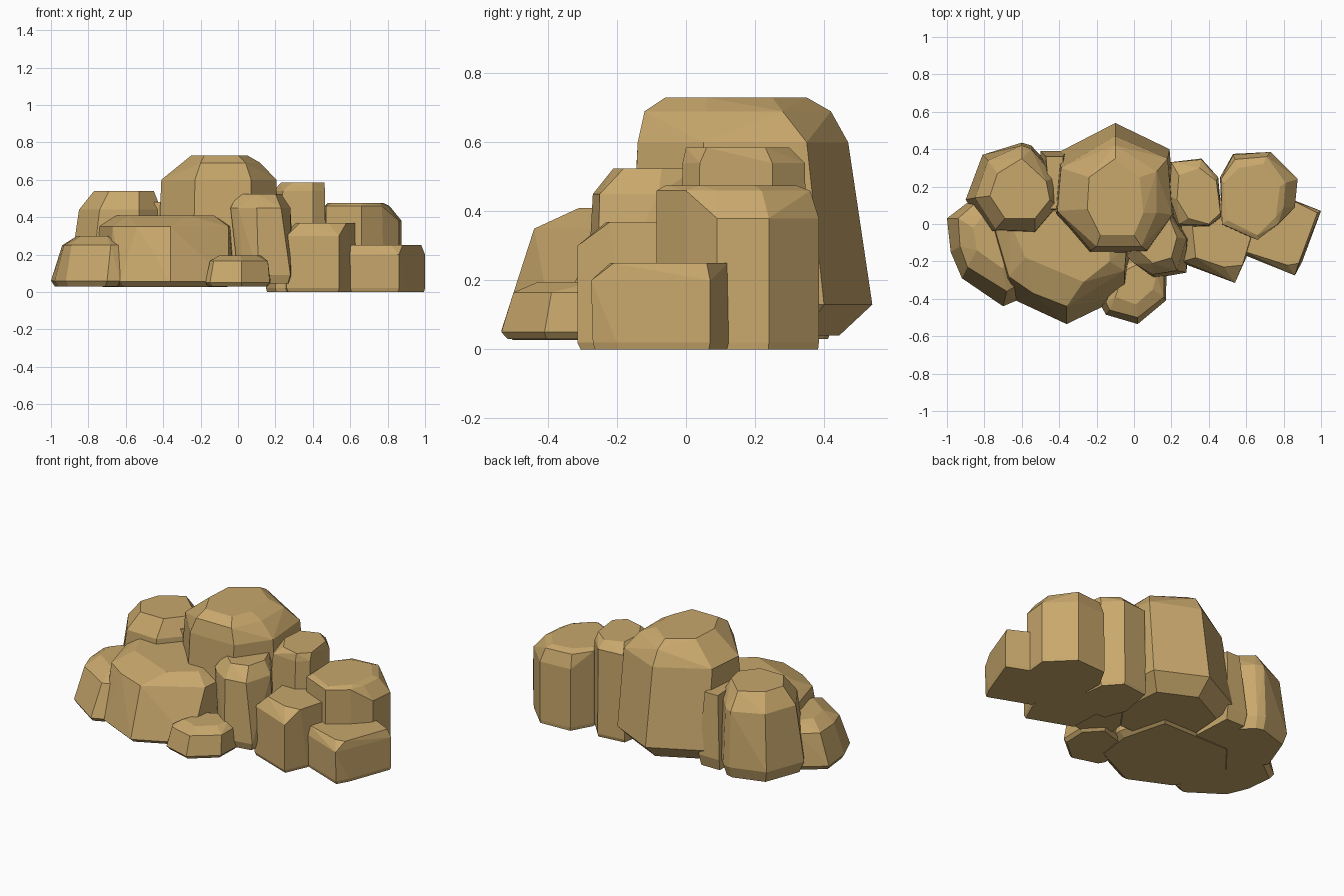
import bpy, bmesh, math

mat = bpy.data.materials.new("sandstone")
mat.diffuse_color = (0.58, 0.39, 0.15, 1)


def rock(name, *rings, base=0.03, foot=0.9):
    """Faceted boulder: hull of stacked outlines (z, points), with a shrunken foot."""
    bm = bmesh.new()
    for z, pts in rings:
        for x, y in pts:
            bm.verts.new((x, y, z))
    low = rings[0][1]
    cx = sum(p[0] for p in low) / len(low)
    cy = sum(p[1] for p in low) / len(low)
    for x, y in low:
        bm.verts.new((cx + (x - cx) * foot, cy + (y - cy) * foot, base))
    res = bmesh.ops.convex_hull(bm, input=bm.verts[:])
    junk = {v for v in res["geom_interior"] + res["geom_unused"]
            if isinstance(v, bmesh.types.BMVert)}
    bmesh.ops.delete(bm, geom=list(junk), context='VERTS')
    # merge nearly flat triangles into broad facets
    bmesh.ops.dissolve_limit(bm, angle_limit=math.radians(4),
                             verts=bm.verts[:], edges=bm.edges[:])
    bmesh.ops.recalc_face_normals(bm, faces=bm.faces[:])
    me = bpy.data.meshes.new(name)
    bm.to_mesh(me)
    bm.free()
    me.materials.append(mat)
    ob = bpy.data.objects.new(name, me)
    bpy.context.collection.objects.link(ob)
    return ob


# Tall central boulder
rock("central_boulder",
     (0.13, [(-.1, .54), (.19, .4), (.22, .05), (.07, -.16), (-.24, -.165), (-.43, .04), (-.41, .38)]),
     (0.60, [(-.1, .47), (.18, .35), (.205, .05), (.07, -.14), (-.23, -.14), (-.41, .07), (-.39, .3)]),
     (0.69, [(-.1, .42), (.12, .28), (.12, .06), (.04, -.12), (-.2, -.12)]),
     (0.73, [(-.25, .08), (-.24, .25), (-.1, .35), (.03, .25), (.05, .06), (0, -.06), (-.18, -.06)]),
     base=0.04, foot=0.75)

# Rear left boulder
rock("rear_left_boulder",
     (0.10, [(-.81, .37), (-.6, .435), (-.55, .42), (-.41, .27), (-.4, .08), (-.53, -.06), (-.78, -.05), (-.9, .13)]),
     (0.44, [(-.78, .34), (-.6, .42), (-.55, .4), (-.42, .25), (-.41, .1), (-.53, -.04), (-.74, -.03), (-.85, .14)]),
     (0.54, [(-.73, .27), (-.6, .35), (-.47, .23), (-.45, .13), (-.53, .03), (-.69, .03), (-.77, .15)]))

# Slim rock wedged between the two rear boulders
rock("wedge_rock",
     (0.10, [(-.5, .39), (-.36, .39), (-.34, .05), (-.5, .05)]),
     (0.48, [(-.47, .36), (-.38, .36), (-.38, .08), (-.45, .08)]))

# Broad front left boulder
rock("front_left_boulder",
     (0.055, [(-.69, -.32), (-.63, -.41), (-.36, -.535), (-.05, -.385), (-.02, -.15), (-.1, .15), (-.6, .15), (-.76, -.05)]),
     (0.35, [(-.74, -.04), (-.67, -.28), (-.54, -.37), (-.36, -.44), (-.05, -.25), (-.04, -.12), (-.1, .1), (-.6, .1)]),
     (0.41, [(-.66, 0), (-.58, -.18), (-.27, -.31), (-.13, -.2), (-.14, .05), (-.6, .08)]),
     base=0.027)

# Low boulder at the far left
rock("far_left_boulder",
     (0.06, [(-1, .03), (-.98, -.15), (-.92, -.29), (-.7, -.44), (-.63, -.41), (-.55, -.1), (-.7, .15), (-.87, .13)]),
     (0.25, [(-.94, .03), (-.93, -.12), (-.89, -.23), (-.68, -.36), (-.63, -.33), (-.62, -.1), (-.85, .11)]),
     (0.30, [(-.86, -.02), (-.84, -.14), (-.7, -.24), (-.67, -.1), (-.8, .05)]))

# Small stone at the front
rock("front_stone",
     (0.05, [(-.175, -.44), (-.15, -.485), (.02, -.535), (.17, -.41), (.175, -.25), (.08, -.15), (-.08, -.2)]),
     (0.165, [(-.15, -.42), (-.13, -.46), (.02, -.5), (.16, -.39), (.16, -.26), (.08, -.18), (-.07, -.22)]),
     (0.195, [(-.1, -.39), (.01, -.43), (.1, -.35), (.12, -.27), (.05, -.2), (-.05, -.25)]))

# Upright front column
rock("front_column",
     (0.09, [(.0, -.19), (.03, -.23), (.11, -.29), (.28, -.26), (.3, -.08), (.22, .05), (.03, .03)]),
     (0.45, [(-.04, -.17), (.0, -.21), (.1, -.27), (.23, -.25), (.28, -.08), (.2, .05), (.0, .02)]),
     (0.525, [(.0, -.12), (.03, -.15), (.1, -.21), (.2, -.18), (.23, -.07), (.19, .03), (.04, 0)]),
     base=0.045)

# Right hand columns with straight sides
rock("right_front_column",
     (0.02, [(.26, -.21), (.54, -.315), (.6, -.18), (.64, 0), (.5, .15), (.25, .1)]),
     (0.30, [(.26, -.2), (.54, -.315), (.25, .1)]),
     (0.37, [(.33, -.18), (.48, -.23), (.58, -.22), (.64, -.02), (.5, .15), (.3, .1)]),
     base=0, foot=0.96)

rock("right_middle_column",
     (0.02, [(.19, .33), (.36, .35), (.45, .25), (.47, .03), (.4, -.02), (.2, -.02), (.15, .12)]),
     (0.54, [(.2, .33), (.36, .345), (.45, .25), (.465, .04), (.4, -.01), (.24, 0), (.19, .15)]),
     (0.585, [(.24, .26), (.35, .3), (.44, .23), (.462, .06), (.4, 0), (.29, .03), (.23, .13)]),
     base=0, foot=0.97)

rock("right_rear_column",
     (0.02, [(.53, .375), (.73, .385), (.875, .24), (.86, .09), (.78, 0), (.66, -.085), (.47, -.01), (.46, .25)]),
     (0.38, [(.53, .37), (.73, .385), (.875, .24), (.86, .09)]),
     (0.46, [(.54, .345), (.71, .36), (.81, .22), (.8, .09), (.77, 0), (.66, -.085), (.47, 0), (.465, .24)]),
     (0.475, [(.56, .3), (.69, .32), (.78, .2), (.76, .04), (.66, -.06), (.5, .02), (.48, .22)]),
     base=0, foot=0.99)

rock("right_low_block",
     (0.02, [(.6, -.17), (.86, -.27), (.9, -.2), (1, .07), (.86, .125), (.6, .1)]),
     (0.20, [(.6, -.17), (.86, -.275), (1, .07)]),
     (0.25, [(.6, -.15), (.82, -.22), (.88, -.21), (.98, .06), (.86, .12), (.6, .1)]),
     base=0, foot=0.97)
